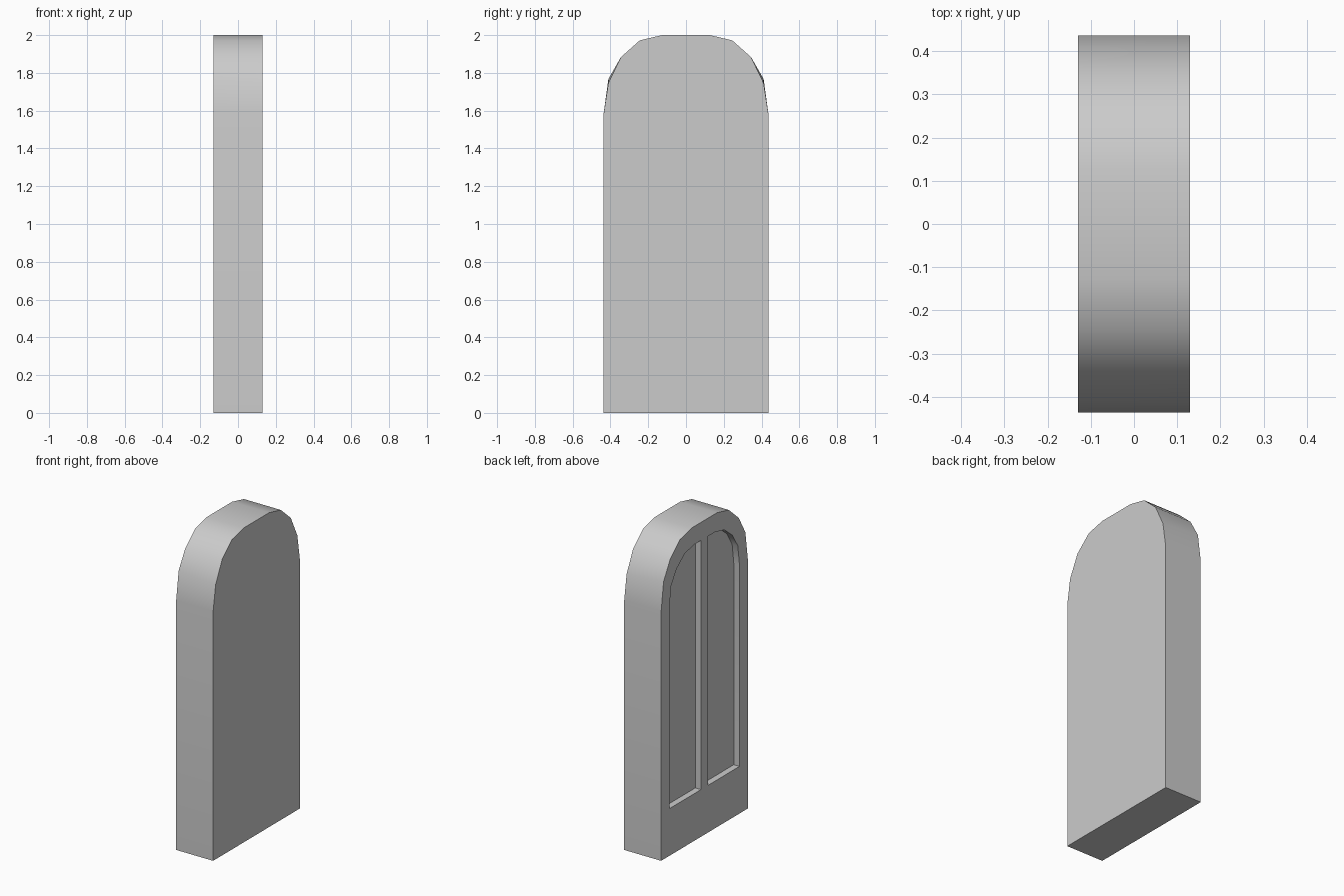
import bpy, bmesh, math

if "Cube" in bpy.data.objects:
    bpy.data.objects.remove(bpy.data.objects["Cube"])

HALF_T = 0.13      # half thickness along x
DEPTH = 0.04       # recess depth


def prism(name, loop_a, loop_b, xa, xb):
    """Solid between two (y, z) outlines placed at xa and xb."""
    bm = bmesh.new()
    a = [bm.verts.new((xa, y, z)) for y, z in loop_a]
    b = [bm.verts.new((xb, y, z)) for y, z in loop_b]
    bm.faces.new(a)
    bm.faces.new(b[::-1])
    n = len(a)
    for i in range(n):
        j = (i + 1) % n
        bm.faces.new((a[j], a[i], b[i], b[j]))
    bmesh.ops.recalc_face_normals(bm, faces=bm.faces)
    mesh = bpy.data.meshes.new(name)
    bm.to_mesh(mesh)
    bm.free()
    ob = bpy.data.objects.new(name, mesh)
    bpy.context.collection.objects.link(ob)
    return ob


def arch(shoulder_z):
    """Full outline of the door slab, mirrored in y."""
    half = [(0.436, 0), (0.436, 1.585), (0.411, shoulder_z),
            (0.345, 1.883), (0.245, 1.972), (0.126, 2.0)]
    return half + [(-y, z) for y, z in reversed(half)]


# Arched slab; the two faces differ slightly at the shoulder
door = prism("arched_door", arch(1.767), arch(1.746), -HALF_T, HALF_T)

# Two recessed panels on the -x face, leaving a central bar
panel = [(0.035, 0.30), (0.352, 0.30), (0.352, 1.58), (0.335, 1.71),
         (0.281, 1.797), (0.198, 1.864), (0.102, 1.885), (0.035, 1.885)]
cutters = []
for side in (1, -1):
    loop = [(side * y, z) for y, z in panel]
    cut = prism("panel_cutter", loop, loop, -HALF_T - 0.1, -HALF_T + DEPTH)
    cut.hide_render = True
    cutters.append(cut)
    mod = door.modifiers.new("panel", 'BOOLEAN')
    mod.operation = 'DIFFERENCE'
    mod.solver = 'EXACT'
    mod.object = cut

bpy.context.view_layer.objects.active = door
door.select_set(True)
for mod in list(door.modifiers):
    bpy.ops.object.modifier_apply(modifier=mod.name)
for cut in cutters:
    bpy.data.objects.remove(cut)

# Smooth arch, sharp corners
bpy.ops.object.shade_smooth_by_angle(angle=math.radians(35))
